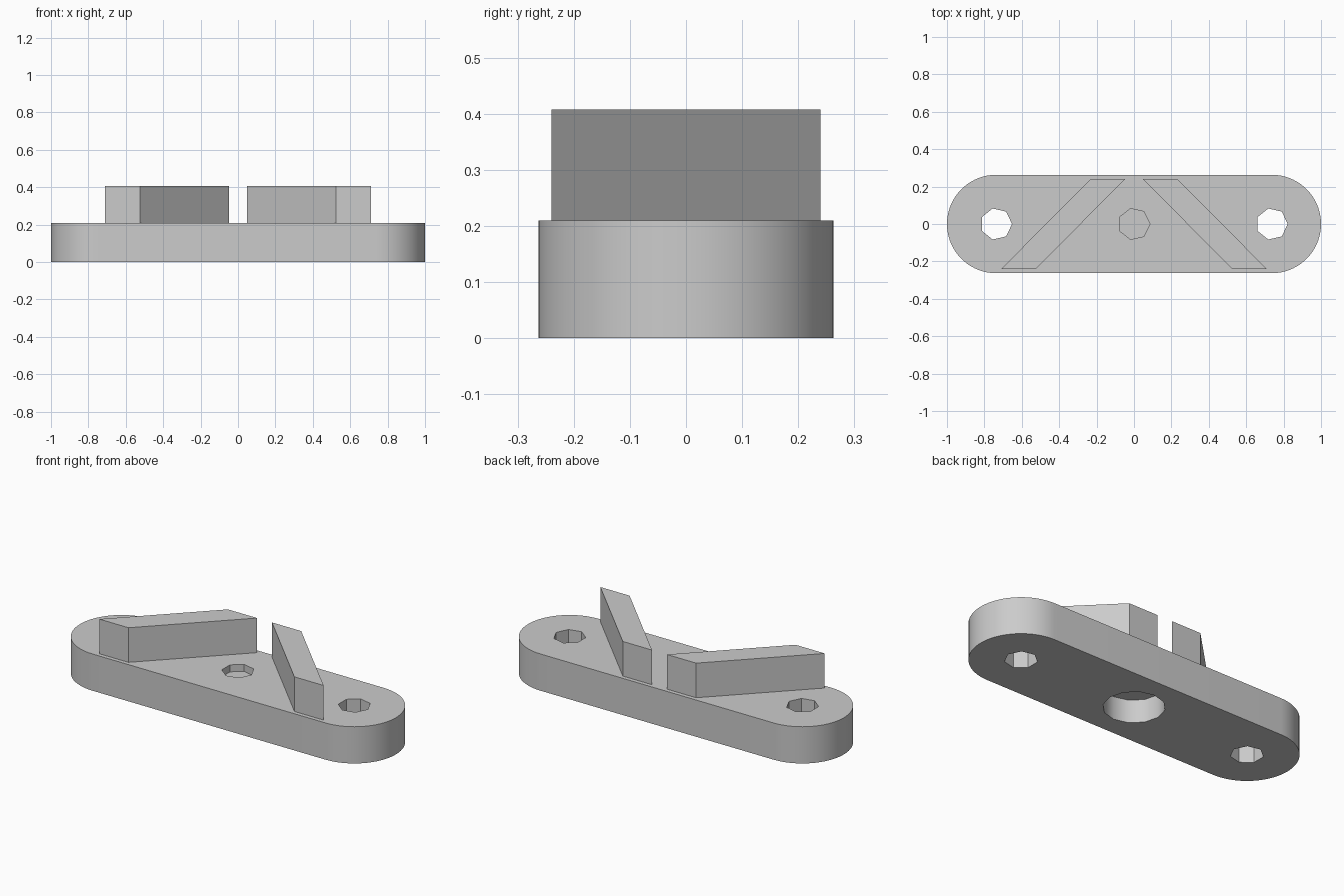
import bpy
import bmesh
from math import cos, sin, tau, pi, radians

if "Cube" in bpy.data.objects:
    bpy.data.objects.remove(bpy.data.objects["Cube"], do_unlink=True)

BASE_TOP = 0.21
RIB_TOP = 0.408
END_X = 0.737
END_R = 0.263

grey = bpy.data.materials.new("plain grey")
grey.use_nodes = True
colour = (0.6, 0.6, 0.6, 1)
grey.diffuse_color = colour
grey.node_tree.nodes["Principled BSDF"].inputs["Base Color"].default_value = colour


def arc(cx, r, start, sweep, count):
    """Points along an arc centred on the x axis."""
    return [(cx + r * cos(start + sweep * i / count),
             r * sin(start + sweep * i / count)) for i in range(count + 1)]


def prism(name, outline, z0, z1):
    """Upright prism over a flat outline."""
    bm = bmesh.new()
    face = bm.faces.new([bm.verts.new((x, y, z0)) for x, y in outline])
    top = bmesh.ops.extrude_face_region(bm, geom=[face])["geom"]
    verts = [v for v in top if isinstance(v, bmesh.types.BMVert)]
    bmesh.ops.translate(bm, vec=(0, 0, z1 - z0), verts=verts)
    bmesh.ops.recalc_face_normals(bm, faces=bm.faces)
    mesh = bpy.data.meshes.new(name)
    bm.to_mesh(mesh)
    bm.free()
    mesh.materials.append(grey)
    obj = bpy.data.objects.new(name, mesh)
    bpy.context.collection.objects.link(obj)
    return obj


def drill(target, cx, r, sides, z0, z1):
    """Cut a polygonal hole into the target."""
    cutter = prism("hole_cutter", arc(cx, r, 0, tau, sides)[:-1], z0, z1)
    cutter.hide_render = True
    mod = target.modifiers.new("hole", "BOOLEAN")
    mod.operation = "DIFFERENCE"
    mod.solver = "EXACT"
    mod.object = cutter
    bpy.context.view_layer.objects.active = target
    bpy.ops.object.modifier_apply(modifier=mod.name)
    bpy.data.objects.remove(cutter, do_unlink=True)


# Round-ended base plate
outline = arc(END_X, END_R, -pi / 2, pi, 36) + arc(-END_X, END_R, pi / 2, pi, 36)
base = prism("base_plate", outline, 0, BASE_TOP)

# Through holes at the ends, shallow hole above and wide pocket below the middle
for x in (-END_X, END_X):
    drill(base, x, 0.085, 7, -0.1, 0.3)
drill(base, 0, 0.085, 7, 0.17, 0.3)
drill(base, 0, 0.157, 12, -0.1, 0.13)

bpy.ops.object.select_all(action="DESELECT")
base.select_set(True)
bpy.context.view_layer.objects.active = base
bpy.ops.object.shade_smooth_by_angle(angle=radians(35))

# Mirrored pair of slanted ribs
for side, name in ((1, "left_rib"), (-1, "right_rib")):
    corners = [(0.525, -0.24), (0.71, -0.24), (0.232, 0.24), (0.047, 0.24)]
    prism(name, [(side * x, y) for x, y in corners], BASE_TOP, RIB_TOP)
